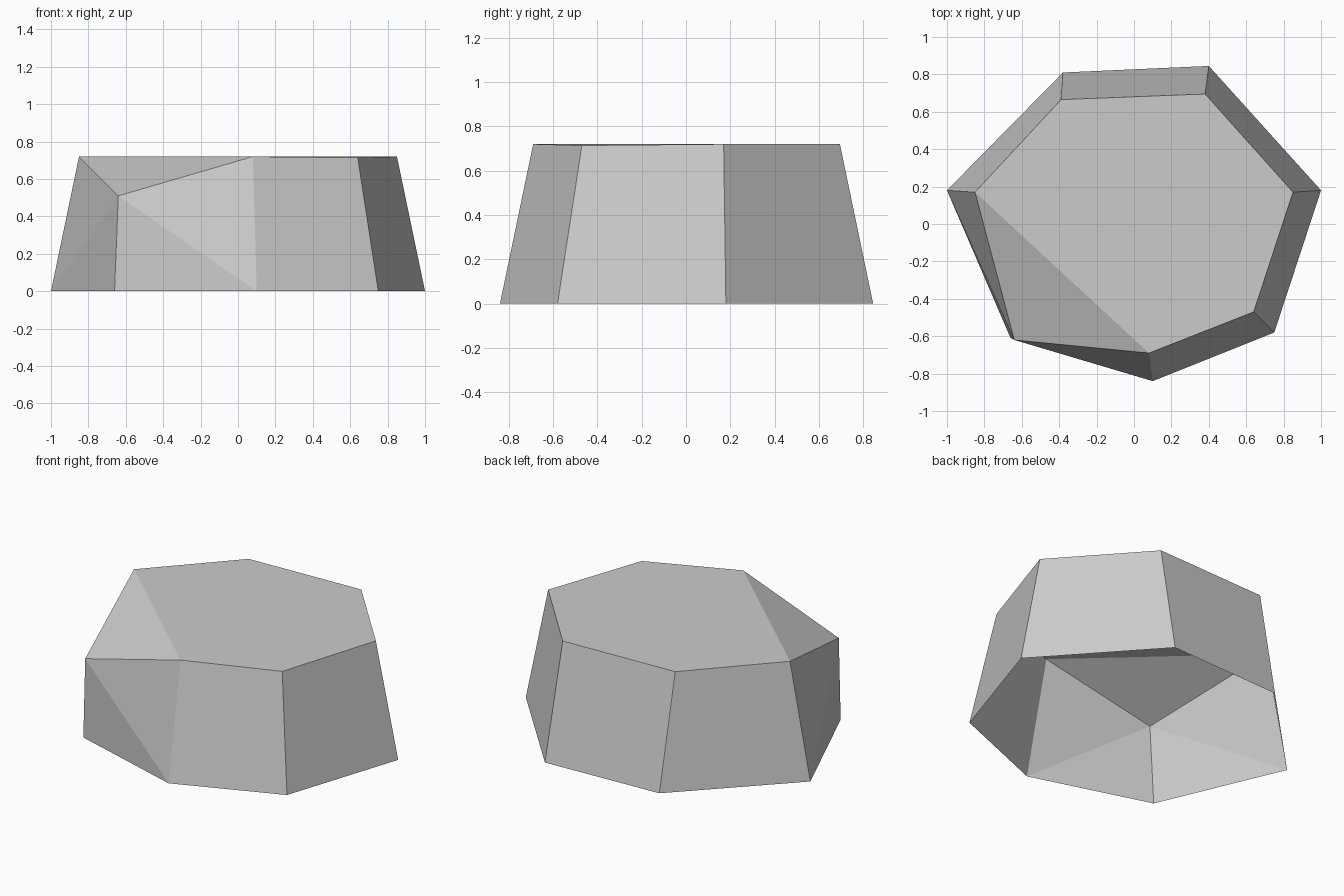
import bpy
import bmesh

cube = bpy.data.objects.get("Cube")
if cube:
    bpy.data.objects.remove(cube, do_unlink=True)

# Stone colour
stone = bpy.data.materials.new("stone_grey")
stone.use_nodes = True
grey = (0.6, 0.6, 0.6, 1)
stone.diffuse_color = grey
stone.node_tree.nodes["Principled BSDF"].inputs["Base Color"].default_value = grey

# Seven-sided footprint and narrower crown, both counter-clockwise
height = 0.72
footprint = [(0.75, -0.58), (1, 0.18), (0.4, 0.845), (-0.38, 0.81),
             (-1, 0.18), (-0.66, -0.61), (0.1, -0.84)]
crown = [(0.64, -0.47), (0.85, 0.17), (0.38, 0.695), (-0.39, 0.665),
         (-0.85, 0.17), (-0.64, -0.62), (0.08, -0.69)]
chipped = 5                      # corner that is broken off lower
dips = {chipped: 0.21, 0: 0.006}  # how far crown corners drop

bm = bmesh.new()
base = [bm.verts.new((x, y, 0)) for x, y in footprint]
top = [bm.verts.new((x, y, height - dips.get(i, 0)))
       for i, (x, y) in enumerate(crown)]

# Side walls, with creased facets on both sides of the chipped corner
count = len(base)
for i in range(count):
    j = (i + 1) % count
    if j == chipped:
        bm.faces.new((base[i], base[j], top[j]))
        bm.faces.new((base[i], top[j], top[i]))
    elif i == chipped:
        bm.faces.new((base[i], base[j], top[i]))
        bm.faces.new((base[j], top[j], top[i]))
    else:
        bm.faces.new((base[i], base[j], top[j], top[i]))

# Crown: two nearly level facets and the sloping chip; the underside is open
for corners in ((0, 1, 2, 3), (0, 3, 4, 6), (4, 5, 6)):
    bm.faces.new([top[k] for k in corners])

mesh = bpy.data.meshes.new("rock")
bm.to_mesh(mesh)
bm.free()
mesh.materials.append(stone)
rock = bpy.data.objects.new("rock", mesh)
bpy.context.collection.objects.link(rock)
